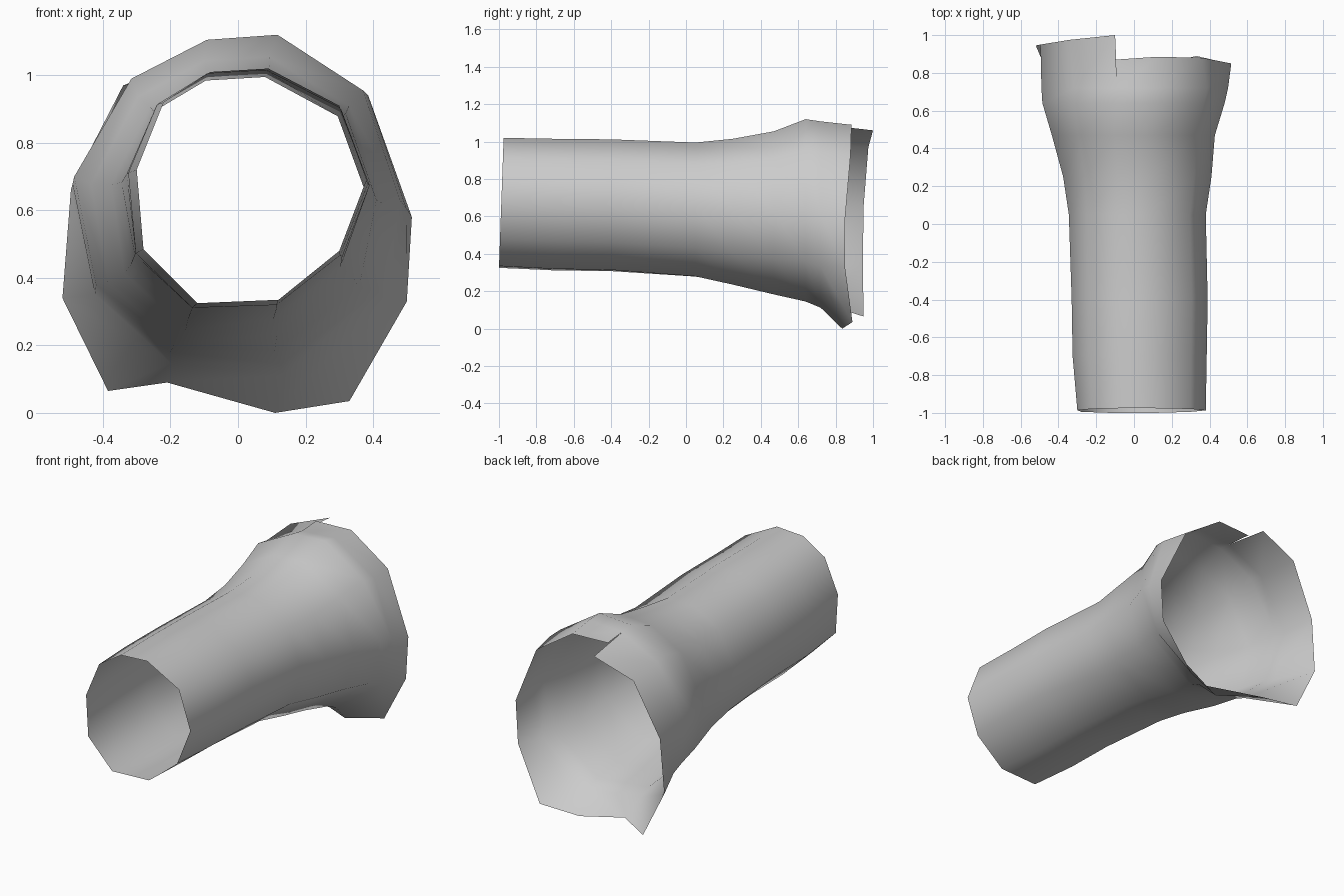
import bpy, bmesh

if "Cube" in bpy.data.objects:
    bpy.data.objects.remove(bpy.data.objects["Cube"])

# Cross-sections (x, z), clockwise from top: narrow opening and wide end
NARROW = [(-.08, 1.01), (.09, 1.02), (.30, .91), (.38, .69), (.30, .48),
          (.12, .335), (-.12, .325), (-.28, .485), (-.30, .72), (-.22, .92)]
WIDE = [(-.09, 1.105), (.12, 1.12), (.375, .955), (.485, .63), (.42, .36),
        (.13, .145), (-.20, .18), (-.42, .38), (-.485, .70), (-.315, .99)]
# Stations along the sleeve: y, left, right, bottom, top, blend to wide
STATIONS = [(-.98, -.30, .38, .325, 1.02, 0), (-.70, -.325, .385, .31, 1.015, .05),
            (-.40, -.33, .39, .305, 1.012, .1), (.05, -.345, .38, .272, .995, .25),
            (.25, -.375, .41, .23, 1.015, .5), (.47, -.435, .428, .18, 1.055, .75),
            (.64, -.485, .48, .145, 1.12, 1), (.72, -.49, .498, .112, 1.108, 1)]
# Ragged rim of the cuff: column it hangs from, then x, y, z
RIM = [(0, -.10, .87, 1.09), (1, .12, .885, 1.09), (2, .36, .88, .93),
       (3, .515, .85, .58), (4, .50, .85, .33), (4, .33, .89, .035),
       (5, .11, .835, 0), (6, -.21, .87, .09), (6, -.385, .95, .065),
       (7, -.52, .945, .34), (8, -.495, .95, .66), (9, -.34, .975, .97),
       (0, -.10, 1.0, 1.06)]


def unit(shape):
    xs, zs = [p[0] for p in shape], [p[1] for p in shape]
    return [((x - min(xs)) / (max(xs) - min(xs)),
             (z - min(zs)) / (max(zs) - min(zs))) for x, z in shape]


narrow, wide = unit(NARROW), unit(WIDE)
bm = bmesh.new()

# Tube body
rings = []
for i, (y, l, r, b, t, k) in enumerate(STATIONS):
    ring = []
    for (ax, az), (bx, bz) in zip(narrow, wide):
        u, v = ax + (bx - ax) * k, az + (bz - az) * k
        tilt = .025 * v - .02 if i == 0 else 0
        ring.append(bm.verts.new((l + u * (r - l), y + tilt, b + v * (t - b))))
    rings.append(ring)
for a, b in zip(rings, rings[1:]):
    for i in range(10):
        j = (i + 1) % 10
        bm.faces.new((a[i], a[j], b[j], b[i]))

# Flared cuff, split at the top so one side overhangs
last = rings[-1]
rim = [(last[c], bm.verts.new(p)) for c, *p in RIM]
for (c0, p0), (c1, p1) in zip(rim, rim[1:]):
    bm.faces.new((c0, p1, p0) if c0 == c1 else (c0, c1, p1, p0))

bmesh.ops.recalc_face_normals(bm, faces=bm.faces)
for f in bm.faces:
    f.smooth = True
# The lowest front vertices end exactly at the front plane
lo = min(v.co.y for v in bm.verts)
for v in rings[0]:
    v.co.y -= lo + 1.0
mesh = bpy.data.meshes.new("sleeve")
bm.to_mesh(mesh)
bm.free()
bpy.context.collection.objects.link(bpy.data.objects.new("sleeve", mesh))
